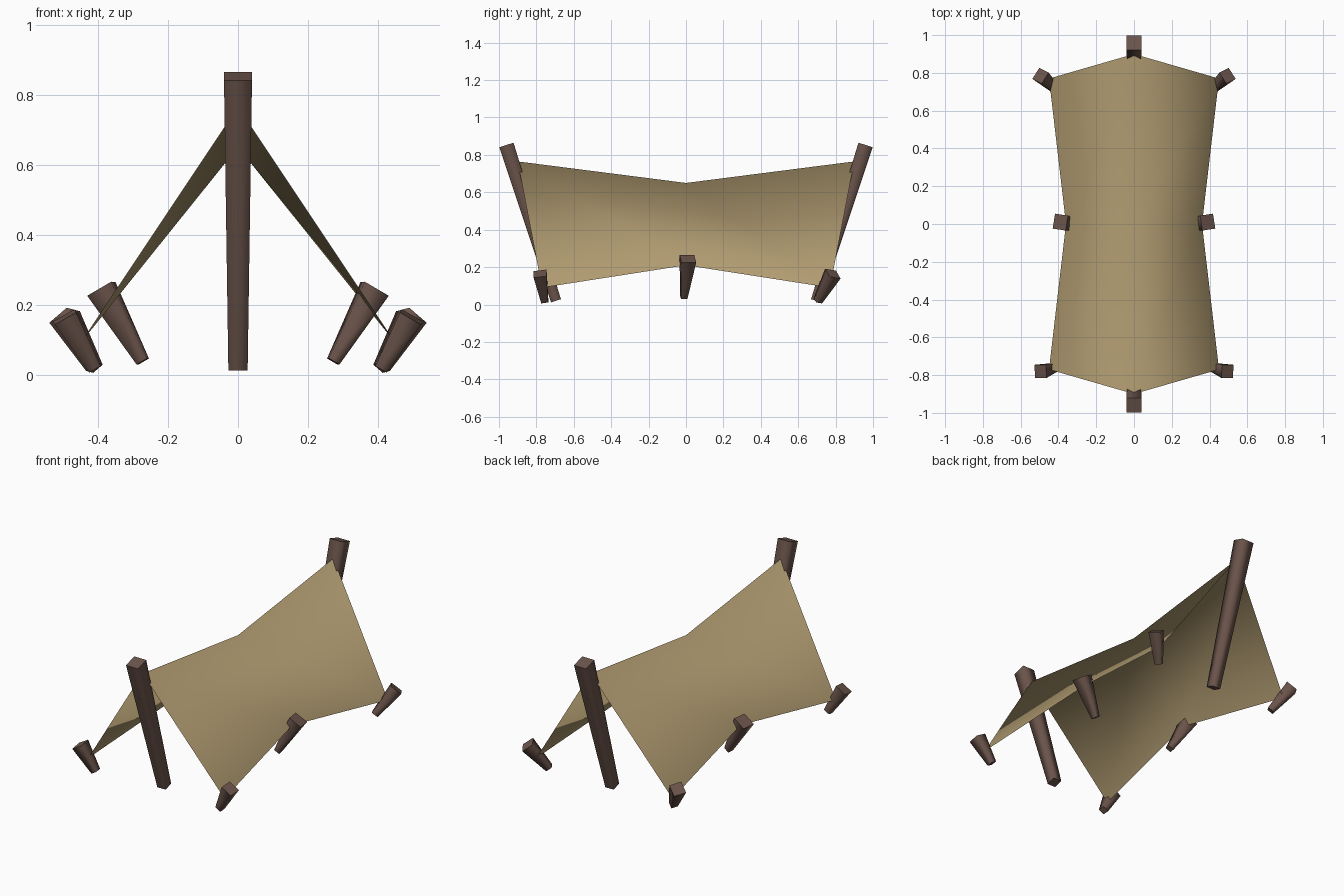
import bpy, bmesh
from mathutils import Vector

if "Cube" in bpy.data.objects:
    bpy.data.objects.remove(bpy.data.objects["Cube"])


def material(name, rgb):
    m = bpy.data.materials.new(name)
    m.diffuse_color = (*rgb, 1)
    m.use_nodes = True
    m.node_tree.nodes["Principled BSDF"].inputs["Base Color"].default_value = m.diffuse_color
    return m


CANVAS = material("tan canvas", (0.45, 0.34, 0.17))
WOOD = material("dark brown wood", (0.145, 0.088, 0.07))


def add_object(name, bm, mat):
    bmesh.ops.recalc_face_normals(bm, faces=bm.faces)
    me = bpy.data.meshes.new(name)
    bm.to_mesh(me)
    bm.free()
    me.materials.append(mat)
    ob = bpy.data.objects.new(name, me)
    bpy.context.collection.objects.link(ob)
    return ob


def stake(name, top, bottom, w_top, w_bottom, side=(1, 0, 0)):
    """Square tapered stick between two points; `side` sets its roll."""
    top, bottom = Vector(top), Vector(bottom)
    axis = (top - bottom).normalized()
    u = Vector(side)
    u = (u - axis * u.dot(axis)).normalized()
    v = axis.cross(u)
    bm = bmesh.new()
    rings = []
    for centre, w in ((bottom, w_bottom), (top, w_top)):
        rings.append([bm.verts.new(centre + (u * a + v * b) * w / 2)
                      for a, b in ((-1, -1), (1, -1), (1, 1), (-1, 1))])
    lo, hi = rings
    caps = [bm.faces.new(lo[::-1]), bm.faces.new(hi)]
    for i in range(4):
        j = (i + 1) % 4
        bm.faces.new((lo[i], lo[j], hi[j], hi[i]))
    # soft sides, crisp end caps
    for f in bm.faces:
        f.smooth = True
    for cap in caps:
        for e in cap.edges:
            e.smooth = False
    return add_object(name, bm, WOOD)


# Tent cloth: three cross-sections (y of ridge, ridge z, hem x, hem y, hem z)
bm = bmesh.new()
rows = []
for ry, rz, hx, hy, hz in ((-0.9, 0.765, 0.45, -0.77, 0.09),
                           (0, 0.65, 0.36, 0, 0.21),
                           (0.9, 0.765, 0.45, 0.77, 0.09)):
    rows.append([bm.verts.new(p) for p in
                 ((-hx, hy, hz), (0, ry, rz), (hx, hy, hz))])
for a, b in zip(rows, rows[1:]):
    for i in range(2):
        bm.faces.new((a[i], a[i + 1], b[i + 1], b[i])).smooth = True
add_object("tent_cloth", bm, CANVAS)

# Leaning end poles
for s, label in ((-1, "front"), (1, "back")):
    stake(label + "_pole", (0, s * 0.96, 0.853), (0, s * 0.695, 0.02),
          0.08, 0.055)

# Ground pegs on both sides
for s, label in ((-1, "left"), (1, "right")):
    stake(label + "_front_peg", (s * 0.495, -0.78, 0.165),
          (s * 0.41, -0.755, 0.018), 0.07, 0.038, (0, 1, 0))
    stake(label + "_back_peg", (s * 0.495, 0.785, 0.165),
          (s * 0.41, 0.705, 0.02), 0.07, 0.038, (s * -0.5, 1, 0))
    stake(label + "_middle_peg", (s * 0.39, 0.01, 0.245),
          (s * 0.272, -0.012, 0.038), 0.08, 0.035, (s * -0.15, 1, 0))
